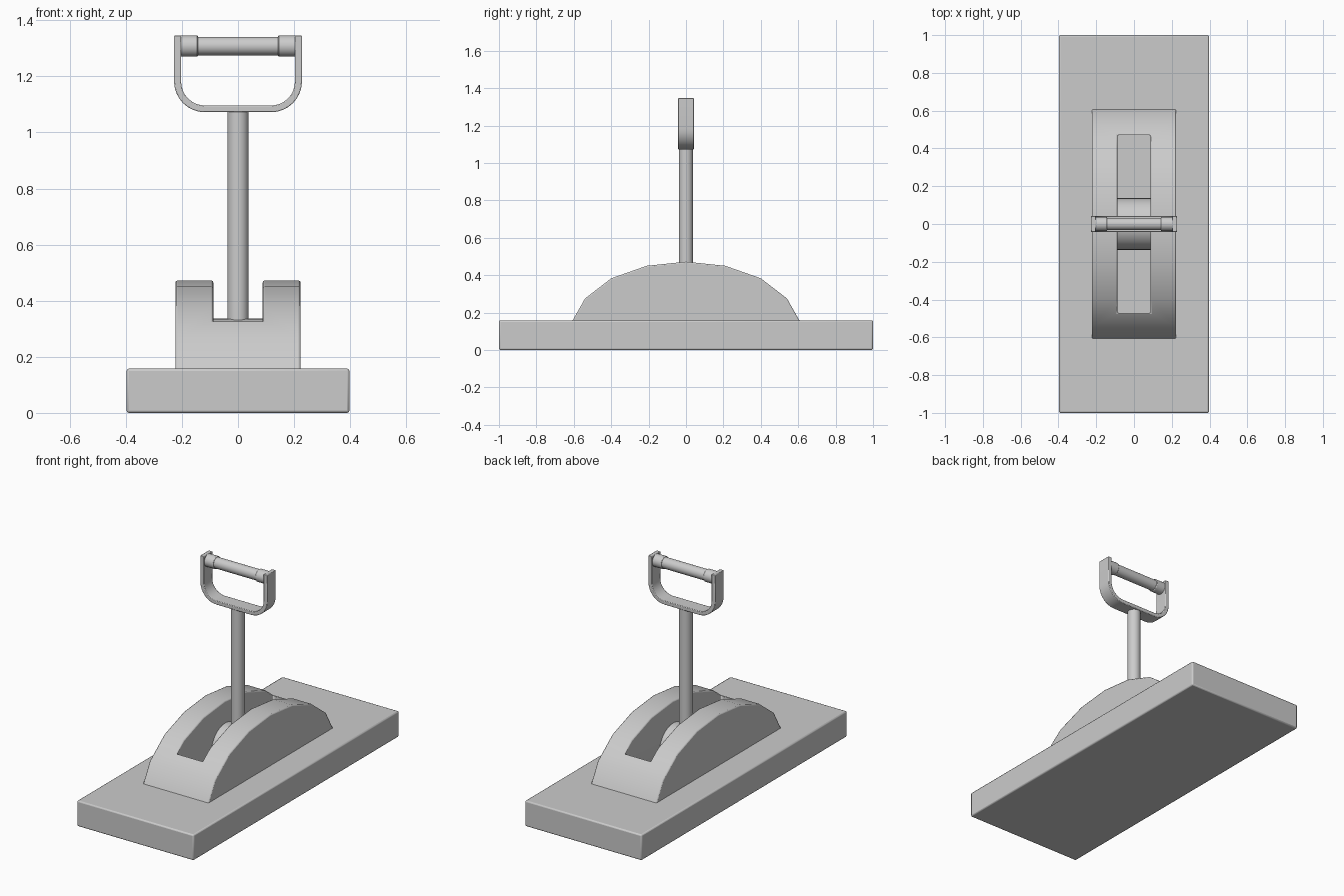
import bpy, bmesh, math
from mathutils import Matrix

if "Cube" in bpy.data.objects:
    bpy.data.objects.remove(bpy.data.objects["Cube"])


def finish(name, bm, bevel=0.0, segments=2):
    bmesh.ops.recalc_face_normals(bm, faces=bm.faces)
    me = bpy.data.meshes.new(name)
    bm.to_mesh(me)
    bm.free()
    ob = bpy.data.objects.new(name, me)
    bpy.context.collection.objects.link(ob)
    if bevel:
        m = ob.modifiers.new("edge_bevel", 'BEVEL')
        m.width, m.segments, m.limit_method = bevel, segments, 'ANGLE'
        m.angle_limit = math.radians(40)
    bpy.ops.object.select_all(action='DESELECT')
    ob.select_set(True)
    bpy.context.view_layer.objects.active = ob
    bpy.ops.object.shade_smooth_by_angle(angle=math.radians(35))
    return ob


def box(name, size, z0, bevel=0.0):
    bm = bmesh.new()
    bmesh.ops.create_cube(bm, size=1, matrix=Matrix.Translation((0, 0, z0 + size[2] / 2))
                          @ Matrix.Diagonal((*size, 1)))
    return finish(name, bm, bevel)


def prism(name, points, offset, bevel=0.0):
    """Extrude a closed outline of 3D points symmetrically by +-offset."""
    bm = bmesh.new()
    d = [bm.verts.new([p[i] - offset[i] for i in range(3)]) for p in points]
    u = [bm.verts.new([p[i] + offset[i] for i in range(3)]) for p in points]
    bm.faces.new(d)
    bm.faces.new(u[::-1])
    n = len(points)
    for i in range(n):
        j = (i + 1) % n
        bm.faces.new((d[i], d[j], u[j], u[i]))
    return finish(name, bm, bevel)


def cylinder(name, r, length, centre, along_x=False, bevel=0.0, sides=32):
    bm = bmesh.new()
    rot = Matrix.Rotation(math.pi / 2, 4, 'Y') if along_x else Matrix()
    bmesh.ops.create_cone(bm, cap_ends=True, segments=sides, radius1=r, radius2=r,
                          depth=length, matrix=Matrix.Translation(centre) @ rot)
    return finish(name, bm, bevel)


# Base slab
box("base_plate", (0.794, 2.0, 0.158), 0.0, 0.008)

# Arched housing, faceted, with a slot through the middle
half = [(0.61, 0.15), (0.605, 0.16), (0.54, 0.275), (0.40, 0.383), (0.21, 0.45)]
arch = half + [(0, 0.472)] + [(-y, z) for y, z in reversed(half)]
housing = prism("lever_housing", [(0, y, z) for y, z in arch], (0.223, 0, 0))
slot = box("slot_cutter", (0.176, 0.94, 0.6), 0.05)
slot.hide_render = True
slot.hide_viewport = False
cut = housing.modifiers.new("slot", 'BOOLEAN')
cut.operation, cut.object, cut.solver = 'DIFFERENCE', slot, 'EXACT'
bpy.context.view_layer.objects.active = housing
bpy.ops.object.modifier_apply(modifier="slot")
bpy.data.objects.remove(slot)
bev = housing.modifiers.new("edge_bevel", 'BEVEL')
bev.width, bev.segments, bev.limit_method = 0.008, 2, 'ANGLE'
bev.angle_limit = math.radians(50)

# Pivot drum inside the slot and the lever rod
cylinder("pivot_drum", 0.137, 0.174, (0, 0, 0.2), True)
cylinder("lever_rod", 0.038, 0.88, (0, 0, 0.64))

# U-shaped handle strap


def u_path(w, bottom, r, top):
    right = [(w - r + r * math.sin(a), bottom + r - r * math.cos(a))
             for a in [i * math.pi / 16 for i in range(9)]] + [(w, top)]
    return [(-x, z) for x, z in reversed(right)] + right


outer = u_path(0.228, 1.072, 0.11, 1.346)
inner = u_path(0.203, 1.096, 0.085, 1.346)
prism("handle_strap", [(x, 0, z) for x, z in outer + inner[::-1]], (0, 0.042, 0), 0.003)

# Grip bar with end collars
cylinder("grip_bar", 0.033, 0.40, (0, 0, 1.308), True)
for side, label in ((-1, "left"), (1, "right")):
    cylinder("grip_collar_" + label, 0.038, 0.064, (side * 0.175, 0, 1.308), True, 0.004)
